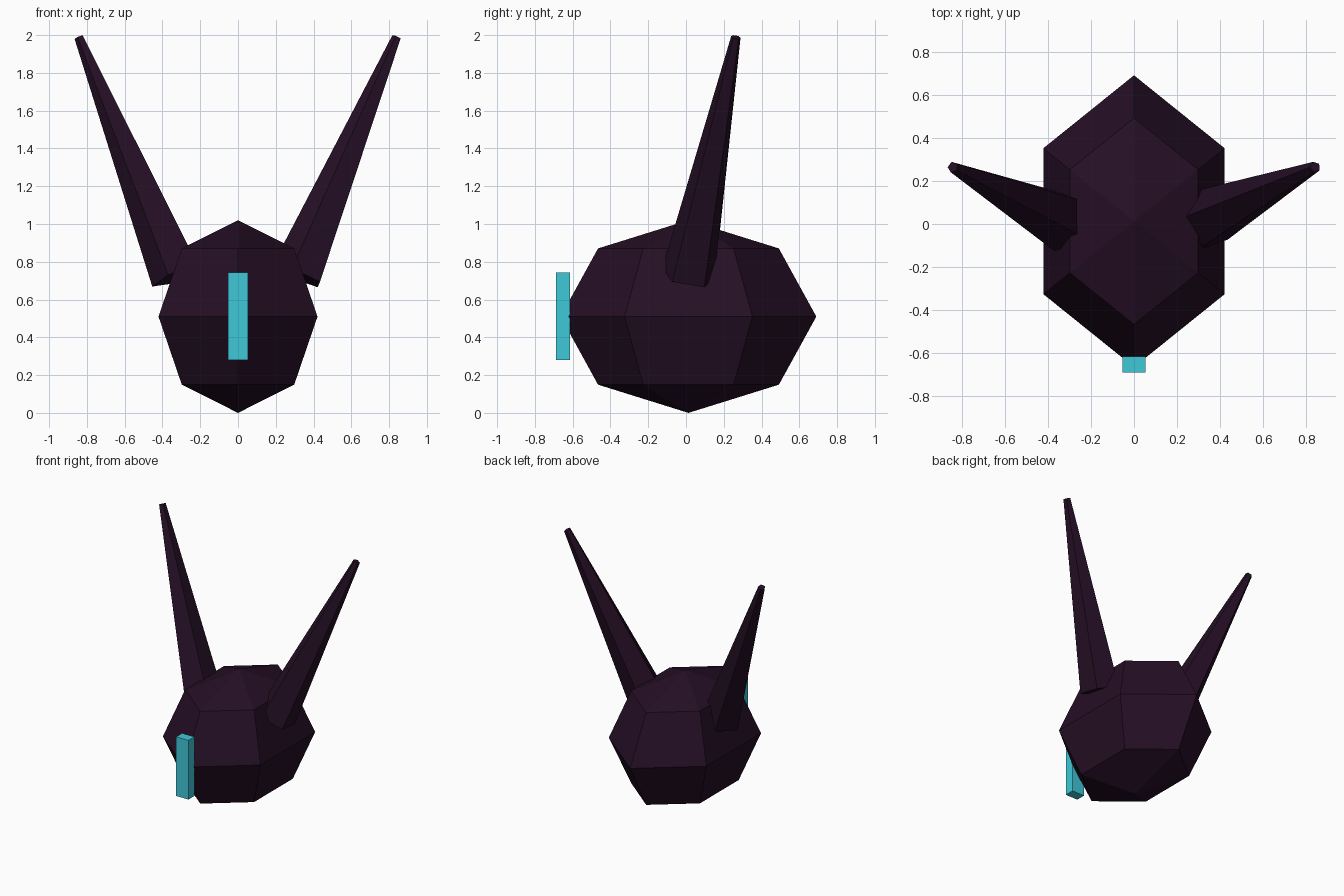
import bpy, bmesh, math
from mathutils import Vector, Matrix

if "Cube" in bpy.data.objects:
    bpy.data.objects.remove(bpy.data.objects["Cube"])


def material(name, rgb):
    m = bpy.data.materials.new(name)
    m.diffuse_color = (*rgb, 1)
    m.use_nodes = True
    m.node_tree.nodes["Principled BSDF"].inputs["Base Color"].default_value = m.diffuse_color
    return m


dark_plum = material("dark plum", (0.0185, 0.0048, 0.0185))
bright_teal = material("bright teal", (0.051, 0.578, 0.694))


def finish(name, bm, mat):
    bmesh.ops.recalc_face_normals(bm, faces=bm.faces)
    mesh = bpy.data.meshes.new(name)
    bm.to_mesh(mesh)
    bm.free()
    mesh.materials.append(mat)
    obj = bpy.data.objects.new(name, mesh)
    bpy.context.collection.objects.link(obj)
    return obj


# Head: six-sided faceted ellipsoid with corners at front and back
bm = bmesh.new()
bmesh.ops.create_uvsphere(
    bm, u_segments=6, v_segments=4, radius=1,
    matrix=Matrix.Translation((0, 0.013, 0.51))
    @ Matrix.Diagonal((0.486, 0.677, 0.51, 1))
    @ Matrix.Rotation(math.pi / 2, 4, 'Z'))
# put the corners exactly on the y axis whichever way the sphere starts
if max(v.co.x for v in bm.verts) > 0.45:
    centre = Vector((0, 0.013, 0.51))
    for v in bm.verts:
        p = v.co - centre
        v.co = centre + Vector((p.y / 0.677 * 0.486, p.x / 0.486 * 0.677, p.z))
finish("head", bm, dark_plum)


# Horns: tapered five-sided spikes leaning out and back
def horn(name, side):
    base = Vector((side * 0.318, 0.012, 0.725))
    tip = Vector((side * 0.841, 0.264, 1.989))
    axis = (tip - base).normalized()
    across = Vector((axis.z, 0, -axis.x)).normalized()
    depth = axis.cross(across)
    bm = bmesh.new()
    rings = []
    for centre, r in ((base, 0.147), (tip, 0.026)):
        ring = []
        for i in range(5):
            a = math.pi + i * math.tau / 5
            ring.append(bm.verts.new(
                centre + r * (math.cos(a) * across + math.sin(a) * depth)))
        rings.append(ring)
        bm.faces.new(ring)
    low, high = rings
    for i in range(5):
        j = (i + 1) % 5
        bm.faces.new((low[i], low[j], high[j], high[i]))
    finish(name, bm, dark_plum)


horn("right_horn", 1)
horn("left_horn", -1)

# Visor: upright glowing bar on the front corner of the head
bm = bmesh.new()
bmesh.ops.create_cube(
    bm, size=1,
    matrix=Matrix.Translation((0, -0.651, 0.511))
    @ Matrix.Diagonal((0.106, 0.074, 0.462, 1)))
finish("visor_bar", bm, bright_teal)
